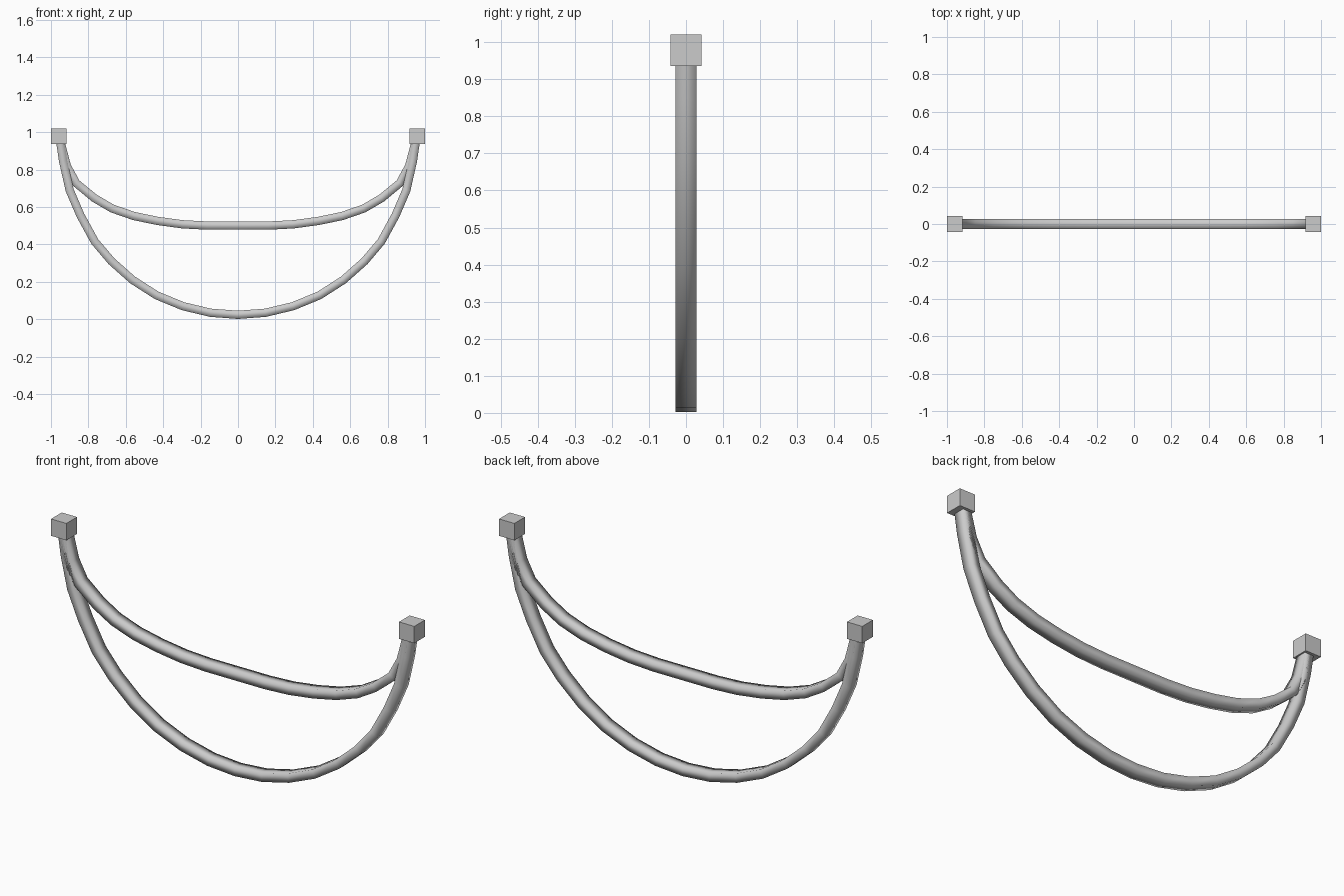
import bpy
import bmesh
from mathutils import Vector

cube = bpy.data.objects.get("Cube")
if cube:
    bpy.data.objects.remove(cube, do_unlink=True)

grey = bpy.data.materials.new("plain grey")
grey.use_nodes = True
colour = (0.6, 0.6, 0.6, 1)
grey.diffuse_color = colour
grey.node_tree.nodes["Principled BSDF"].inputs["Base Color"].default_value = colour

HALF_DEPTH, HALF_THICK = 0.028, 0.022
CORNERS = ((-1, -1), (1, -1), (1, 1), (-1, 1))


def add_object(name, bm):
    bmesh.ops.recalc_face_normals(bm, faces=bm.faces)
    mesh = bpy.data.meshes.new(name)
    bm.to_mesh(mesh)
    bm.free()
    mesh.materials.append(grey)
    obj = bpy.data.objects.new(name, mesh)
    bpy.context.collection.objects.link(obj)


def hanging_bar(name, half):
    """Sweep a soft-shaded four-sided section along a path mirrored about x = 0."""
    path = [Vector((x, 0, z)) for x, z in half]
    path += [Vector((-p.x, 0, p.z)) for p in reversed(path[:-1])]
    bm = bmesh.new()
    rings = []
    for i, p in enumerate(path):
        along = (path[min(i + 1, len(path) - 1)] - path[max(i - 1, 0)]).normalized()
        across = Vector((-along.z, 0, along.x)) * HALF_THICK
        rings.append([bm.verts.new(p + across * u + Vector((0, HALF_DEPTH * v, 0)))
                      for u, v in CORNERS])
    for a, b in zip(rings, rings[1:]):
        for k in range(len(CORNERS)):
            n = (k + 1) % len(CORNERS)
            bm.faces.new((a[k], a[n], b[n], b[k])).smooth = True
    bm.faces.new(rings[0])
    bm.faces.new(rings[-1])
    add_object(name, bm)


# Two sagging bars that meet inside the end blocks
hanging_bar("lower_bar", [
    (-.952, .96), (-.935, .845), (-.9, .69), (-.842, .555), (-.766, .416),
    (-.676, .31), (-.563, .21), (-.435, .128), (-.294, .07), (-.147, .035), (0, .024)])
hanging_bar("upper_bar", [
    (-.952, .96), (-.915, .82), (-.865, .728), (-.768, .648), (-.672, .592),
    (-.556, .552), (-.43, .526), (-.297, .508), (-.163, .501), (0, .501)])

# End blocks
for side, name in ((-1, "right_block"), (1, "left_block")):
    bm = bmesh.new()
    bmesh.ops.create_cube(bm, size=0.084)
    bmesh.ops.translate(bm, verts=bm.verts, vec=(side * 0.958, 0, 0.978))
    add_object(name, bm)
